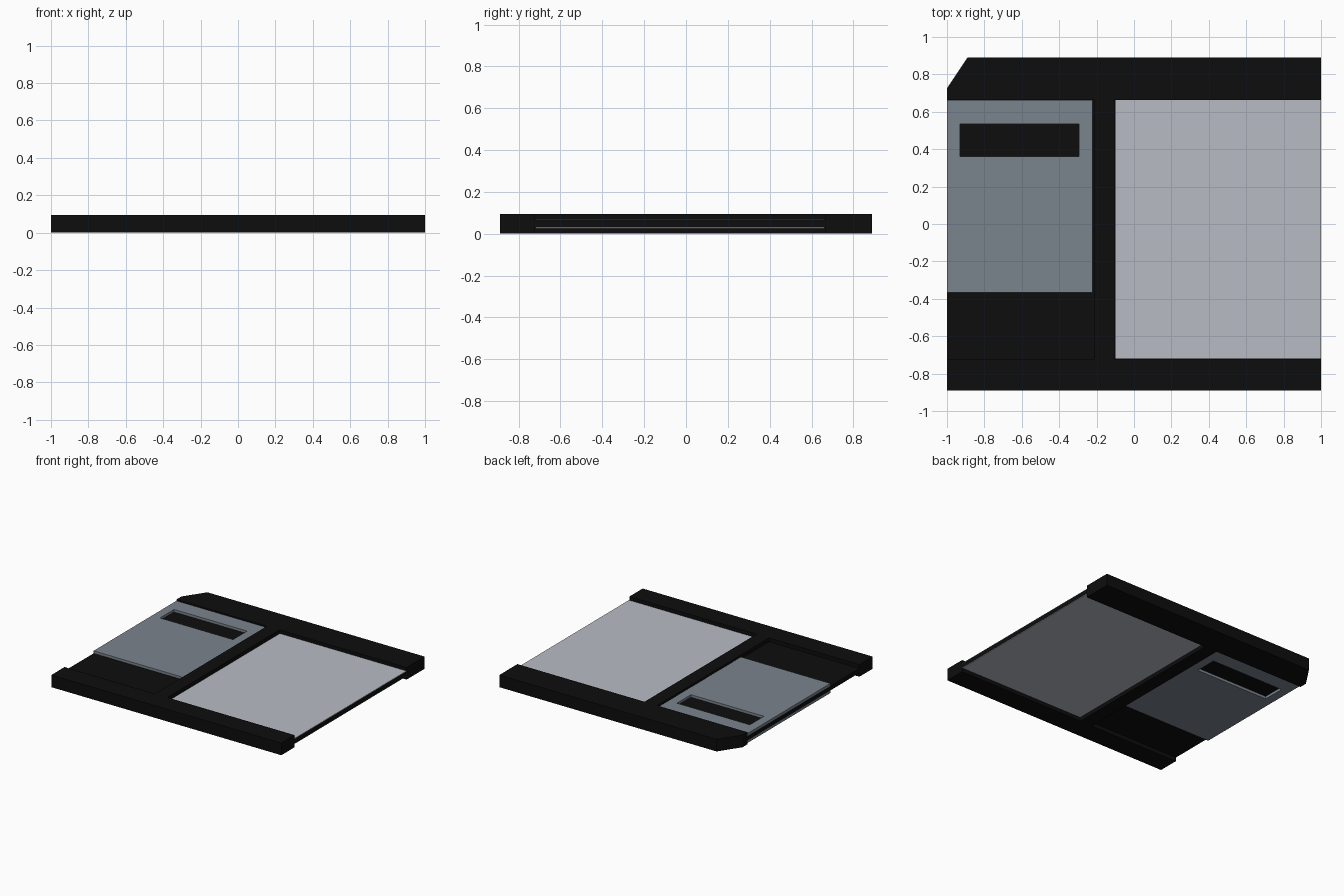
import bpy, bmesh

if "Cube" in bpy.data.objects:
    bpy.data.objects.remove(bpy.data.objects["Cube"])

def material(name, rgb):
    m = bpy.data.materials.new(name)
    m.diffuse_color = (*rgb, 1)
    m.use_nodes = True
    m.node_tree.nodes["Principled BSDF"].inputs["Base Color"].default_value = m.diffuse_color
    return m

BLACK = material("black plastic", (0.004, 0.004, 0.004))
STEEL = material("blue grey metal", (0.195, 0.23, 0.27))
PAPER = material("pale grey label", (0.48, 0.50, 0.56))

T = 0.095       # body thickness
DEPTH = 0.03    # depth of the recesses on both faces

def prism(name, outline, z0, z1, mat):
    """Extrude a flat outline between two heights."""
    bm = bmesh.new()
    face = bm.faces.new([bm.verts.new((x, y, z0)) for x, y in outline])
    up = bmesh.ops.extrude_face_region(bm, geom=[face])["geom"]
    bmesh.ops.translate(bm, vec=(0, 0, z1 - z0),
                        verts=[v for v in up if isinstance(v, bmesh.types.BMVert)])
    bmesh.ops.recalc_face_normals(bm, faces=bm.faces)
    me = bpy.data.meshes.new(name)
    bm.to_mesh(me)
    bm.free()
    me.materials.append(mat)
    ob = bpy.data.objects.new(name, me)
    bpy.context.collection.objects.link(ob)
    return ob

def rect(x0, x1, y0, y1):
    return [(x0, y0), (x1, y0), (x1, y1), (x0, y1)]

def cut(ob, cutter):
    """Subtract the cutter and apply the result."""
    mod = ob.modifiers.new("cut", 'BOOLEAN')
    mod.object, mod.operation, mod.solver = cutter, 'DIFFERENCE', 'EXACT'
    bpy.context.view_layer.objects.active = ob
    bpy.ops.object.modifier_apply(modifier=mod.name)
    bpy.data.objects.remove(cutter)

# Disk case with one clipped corner
case = prism("case", [(-1, -0.89), (1, -0.89), (1, 0.89), (-0.89, 0.89), (-1, 0.725)],
             0, T, BLACK)

for side, low, high in (("top", T - DEPTH, T + 0.1), ("bottom", -0.1, DEPTH)):
    # Recesses for the sliding shutter and the label, open at the outer edges
    cut(case, prism("shutter_cutter", rect(-1.1, -0.215, -0.725, 0.665), low, high, BLACK))
    cut(case, prism("label_cutter", rect(-0.105, 1.1, -0.725, 0.665), low, high, BLACK))

    # Shutter plate with its window, and the thin label
    floor, out = (low, 1) if side == "top" else (high, -1)
    def span(t):
        return sorted((floor, floor + out * t))
    shutter = prism(side + "_shutter", rect(-1, -0.222, -0.365, 0.663), *span(0.02), STEEL)
    cut(shutter, prism("window_cutter", rect(-0.93, -0.295, 0.36, 0.535), -1, 1, BLACK))
    prism(side + "_label", rect(-0.1, 1, -0.72, 0.663), *span(0.004), PAPER)
